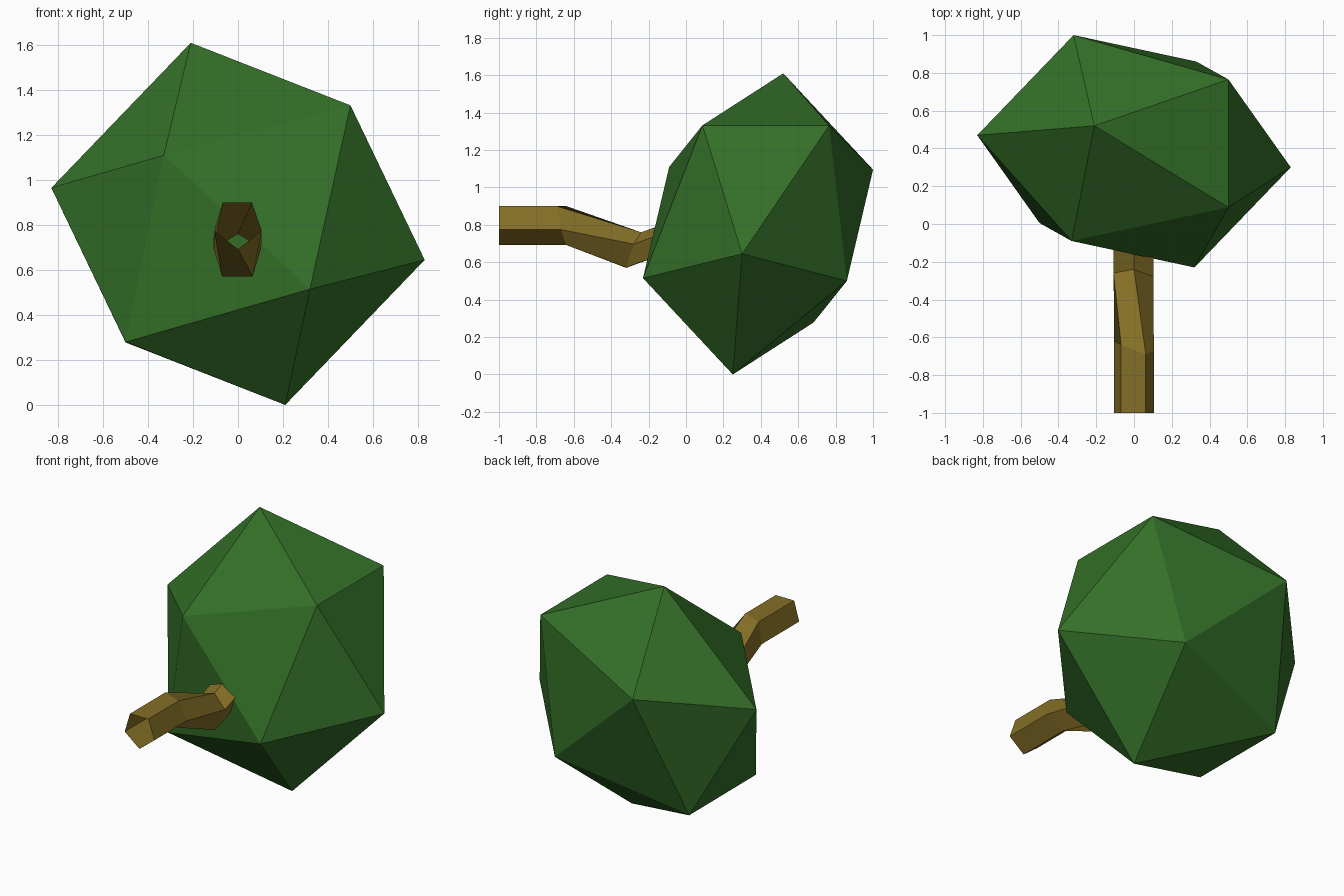
import bpy
import bmesh
from mathutils import Vector

cube = bpy.data.objects.get("Cube")
if cube:
    bpy.data.objects.remove(cube, do_unlink=True)


def make_material(name, rgb):
    mat = bpy.data.materials.new(name)
    mat.use_nodes = True
    mat.diffuse_color = (*rgb, 1)
    bsdf = mat.node_tree.nodes["Principled BSDF"]
    bsdf.inputs["Base Color"].default_value = (*rgb, 1)
    bsdf.inputs["Roughness"].default_value = 0.9
    return mat


def make_object(name, bm, mat):
    bmesh.ops.recalc_face_normals(bm, faces=bm.faces)
    mesh = bpy.data.meshes.new(name)
    bm.to_mesh(mesh)
    bm.free()
    mesh.materials.append(mat)
    obj = bpy.data.objects.new(name, mesh)
    bpy.context.collection.objects.link(obj)
    return obj


leaf_green = make_material("leaf green", (0.034, 0.16, 0.021))
bark_brown = make_material("bark brown", (0.235, 0.16, 0.02))

# Foliage: a tilted, flattened icosahedron, half its corners mirrored through its centre
centre = Vector((0, 0.385, 0.805))
corners = [
    (-0.21, 0.52, 1.61),
    (-0.83, 0.47, 0.965),
    (0.5, 0.088, 1.332),
    (0.5, 0.765, 1.33),
    (-0.33, -0.09, 1.11),
    (0.32, -0.23, 0.515),
]
bm = bmesh.new()
for corner in map(Vector, corners):
    bm.verts.new(corner)
    bm.verts.new(2 * centre - corner)
bmesh.ops.convex_hull(bm, input=bm.verts)
make_object("foliage", bm, leaf_green)

# Trunk: an open five-sided tube that bends twice and twists at the middle
end_ring = [(-0.068, -1, 0.9), (0.062, -1, 0.9), (0.105, -1, 0.775),
            (0, -1, 0.692), (-0.105, -1, 0.775)]
bend_depths = (-0.64, -0.69, -0.67, -0.64, -0.62)
bend_ring = [(x, y, z) for (x, _, z), y in zip(end_ring, bend_depths)]
low_ring = [(-0.108, -0.26, 0.695), (0, -0.24, 0.76), (0.103, -0.28, 0.697),
            (0.065, -0.32, 0.572), (-0.07, -0.32, 0.57)]
inner_ring = [(x, y + 0.3, z + 0.11) for x, y, z in low_ring]

bm = bmesh.new()
rings = [[bm.verts.new(p) for p in ring]
         for ring in (end_ring, bend_ring, low_ring, inner_ring)]
for near, far in zip(rings, rings[1:]):
    for i in range(5):
        j = (i + 1) % 5
        bm.faces.new((near[i], near[j], far[j], far[i]))
make_object("trunk", bm, bark_brown)
